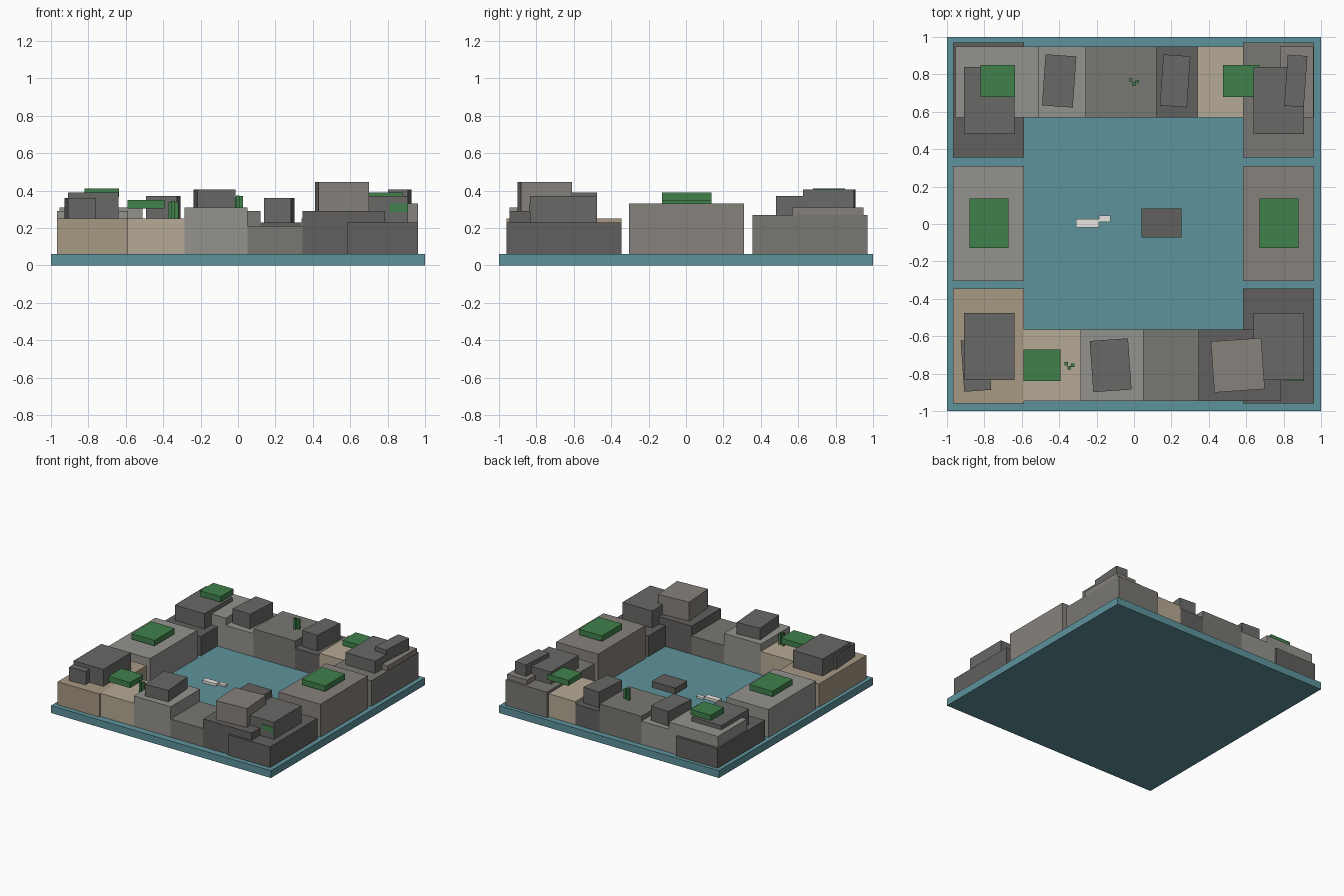
import bpy, math

def material(name, rgb):
    m = bpy.data.materials.new(name)
    m.diffuse_color = (*rgb, 1)
    return m

WATER = material("water", (0.11, 0.29, 0.33))
GREEN = material("grass", (0.05, 0.22, 0.07))
BEIGE = material("pale_sand", (0.47, 0.40, 0.30))
TAN = material("sand", (0.39, 0.32, 0.23))
LIGHT = material("light_stone", (0.30, 0.29, 0.27))
WARM = material("warm_stone", (0.24, 0.22, 0.20))
MID = material("mid_stone", (0.19, 0.185, 0.17))
DARK = material("dark_stone", (0.12, 0.117, 0.11))
ROCK = material("rock", (0.14, 0.14, 0.135))
WHITE = material("white_hull", (0.8, 0.79, 0.75))

def box(name, x0, x1, y0, y1, z0, z1, mat, rot=0):
    bpy.ops.mesh.primitive_cube_add(size=1, location=((x0+x1)/2, (y0+y1)/2, (z0+z1)/2))
    o = bpy.context.object
    o.name = name
    o.scale = (x1-x0, y1-y0, z1-z0)
    o.rotation_euler.z = math.radians(rot)
    o.data.materials.append(mat)
    return o

BASE = 0.06
box("water_base", -1, 1, -1, 1, 0, BASE, WATER)

# back and front rows of joined blocks: x0, x1, top, material
for x0, x1, top, m in [(-0.955, -0.51, 0.31, LIGHT), (-0.51, -0.26, 0.25, LIGHT),
                       (-0.26, 0.12, 0.29, MID), (0.12, 0.34, 0.23, DARK),
                       (0.34, 0.78, 0.25, BEIGE), (0.78, 0.96, 0.31, WARM)]:
    box("back_row_block", x0, x1, 0.57, 0.95, BASE, top, m)
for x0, x1, top, m in [(-0.59, -0.285, 0.25, BEIGE),
                       (-0.285, 0.05, 0.31, LIGHT), (0.05, 0.345, 0.21, MID),
                       (0.345, 0.785, 0.29, DARK)]:
    box("front_row_block", x0, x1, -0.945, -0.565, BASE, top, m)

# side columns of three blocks each: y0, left top/material, right top/material
for y0, lt, lm, rt, rm in [(0.355, 0.22, DARK, 0.27, MID),
                           (-0.305, 0.29, LIGHT, 0.33, WARM),
                           (-0.96, 0.25, TAN, 0.23, DARK)]:
    box("left_side_block", -0.967, -0.587, y0, y0+0.615, BASE, lt, lm)
    box("right_side_block", 0.583, 0.963, y0, y0+0.615, BASE, rt, rm)

# straight upper storeys on the four corners
for x0, y0, z0, z1 in [(-0.91, -0.835, 0.25, 0.39), (-0.91, 0.48, 0.22, 0.345),
                       (0.64, -0.835, 0.23, 0.37), (0.64, 0.48, 0.27, 0.37)]:
    box("corner_upper_block", x0, x0+0.27, y0, y0+0.36, z0, z1, ROCK)

# slightly turned upper storeys: centre x, centre y, width, base, top, turn
for cx, cy, w, z0, z1, r, m in [(-0.40, 0.765, 0.165, 0.25, 0.37, -4, ROCK),
                                (0.22, 0.765, 0.145, 0.23, 0.36, -4, ROCK),
                                (0.865, 0.765, 0.105, 0.31, 0.405, -4, ROCK),
                                (-0.125, -0.755, 0.205, 0.31, 0.405, 4, ROCK),
                                (0.555, -0.755, 0.27, 0.29, 0.445, 4, WARM),
                                (-0.845, -0.755, 0.145, 0.25, 0.36, 4, ROCK)]:
    box("turned_upper_block", cx-w/2, cx+w/2, cy-0.137, cy+0.137, z0, z1, m, r)

# raised green roof pads
for x0, x1, y0, y1, z0 in [(-0.88, -0.67, -0.127, 0.135, 0.305),
                           (0.67, 0.88, -0.127, 0.135, 0.345),
                           (-0.82, -0.635, 0.68, 0.85, 0.365),
                           (0.475, 0.67, 0.68, 0.85, 0.305),
                           (-0.59, -0.393, -0.84, -0.67, 0.305),
                           (0.81, 0.905, -0.84, -0.67, 0.285)]:
    box("green_roof", x0, x1, y0, y1, z0, z0+0.045, GREEN)

# clusters of three thin plants
for cx, cy, z0, h in [(0, 0.76, 0.29, 0.085), (-0.345, -0.757, 0.25, 0.095)]:
    for dx, dy, k in [(-0.018, 0.01, 0.9), (-0.002, -0.012, 1), (0.018, 0.002, 0.95)]:
        box("plant_stem", cx+dx-0.009, cx+dx+0.009, cy+dy-0.009, cy+dy+0.009,
            z0, z0+h*k, GREEN)

# objects in the central water
box("pale_boat", -0.31, -0.187, -0.02, 0.027, BASE, 0.08, WHITE)
box("pale_boat_small", -0.187, -0.125, 0.012, 0.045, BASE, 0.075, WHITE)
box("centre_block", 0.04, 0.253, -0.073, 0.083, BASE, 0.11, DARK)
